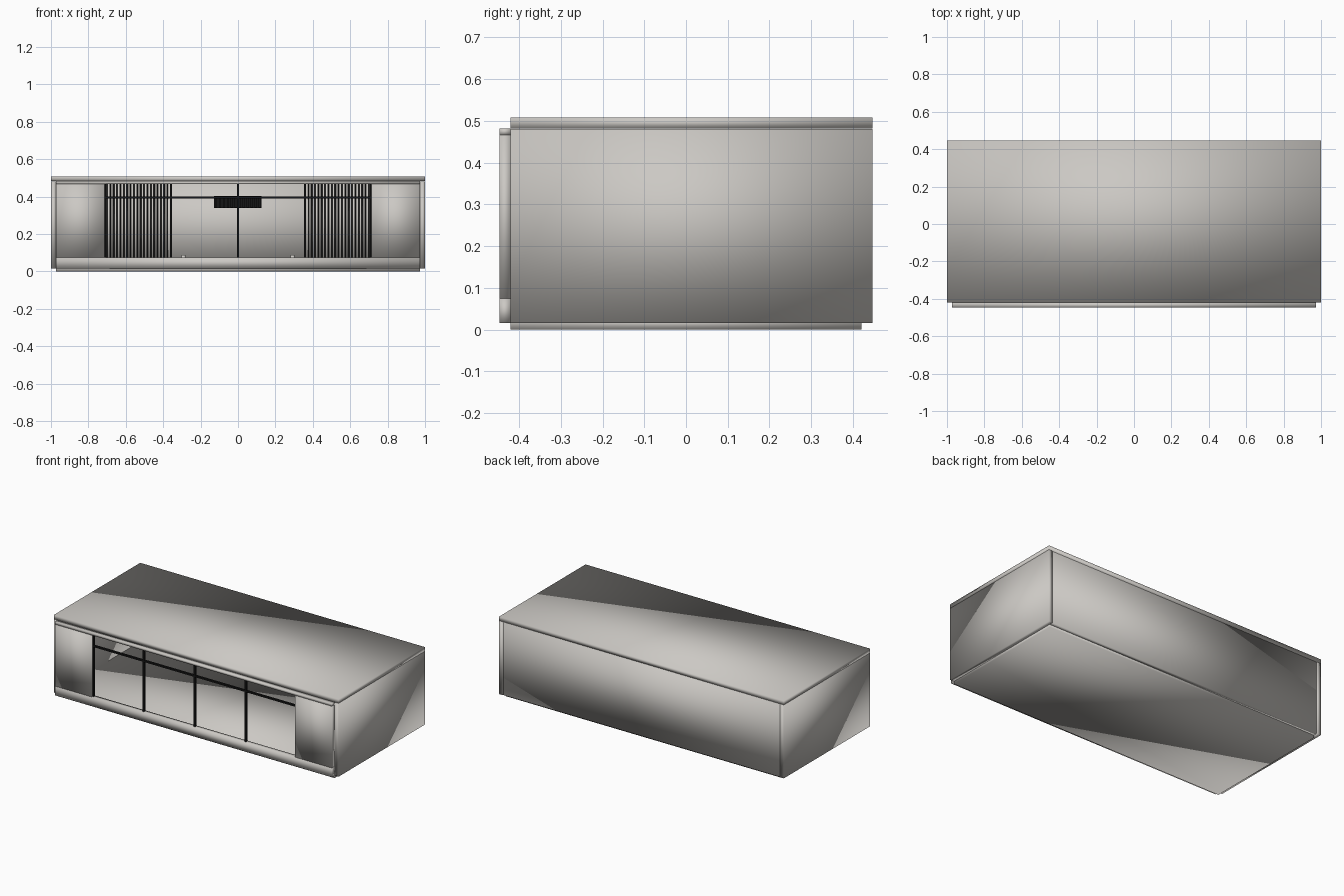
import bpy

if "Cube" in bpy.data.objects:
    bpy.data.objects.remove(bpy.data.objects["Cube"])


def material(name, rgb):
    m = bpy.data.materials.new(name)
    m.diffuse_color = (*rgb, 1)
    m.use_nodes = True
    m.node_tree.nodes["Principled BSDF"].inputs["Base Color"].default_value = m.diffuse_color
    return m


PLASTER = material("warm_grey", (0.60, 0.58, 0.55))
BLACK = material("black_metal", (0.008, 0.008, 0.008))


def box(name, x, y, z, mat=PLASTER, smooth=True):
    """Box spanning the given (min, max) ranges."""
    bpy.ops.mesh.primitive_cube_add(
        size=1, location=[(a + b) / 2 for a, b in (x, y, z)])
    ob = bpy.context.object
    ob.name = name
    ob.scale = [b - a for a, b in (x, y, z)]
    bpy.ops.object.transform_apply(location=False, rotation=False, scale=True)
    ob.data.materials.append(mat)
    if smooth:
        bpy.ops.object.shade_smooth()
    return ob


# Shell: floor, roof, side and back walls
box("floor", (-0.972, 0.972), (-0.42, 0.42), (0, 0.03))
box("roof", (-1, 1), (-0.42, 0.447), (0.482, 0.508))
box("left_wall", (-1, -0.973), (-0.42, 0.447), (0.016, 0.481))
box("right_wall", (0.973, 1), (-0.42, 0.447), (0.016, 0.481))
box("back_wall", (-0.97, 0.97), (0.42, 0.444), (0.016, 0.481))

# Front: sill, lintel and solid end panels around the opening
FRONT = (-0.447, -0.42)
box("sill", (-0.973, 0.972), FRONT, (0.016, 0.074))
box("lintel", (-0.973, 0.972), FRONT, (0.466, 0.482))
box("left_panel", (-0.973, -0.715), FRONT, (0.074, 0.466))
box("right_panel", (0.715, 0.972), FRONT, (0.074, 0.466))

# Window frame: mullions and transom
for i, x in enumerate((-0.711, -0.358, 0, 0.358, 0.711)):
    w = 0.004 if i in (0, 4) else 0.006
    box(f"mullion_{i}", (x - w, x + w), (-0.44, -0.427), (0.074, 0.466), BLACK, False)
box("transom", (-0.711, 0.711), (-0.44, -0.427), (0.39, 0.4), BLACK, False)

# Small stops on the floor behind the sill
for side in (-1, 1):
    x = side * 0.292
    box("floor_stop", (x - 0.011, x + 0.011), (0.38, 0.4), (0.03, 0.087))

# Slatted cladding on the back wall, either side of the centre
for side in (-1, 1):
    for i in range(19):
        x = side * (0.385 + i * 0.018)
        box("wall_slat", (x - 0.006, x + 0.006), (0.395, 0.415), (0.03, 0.48))
    ends = sorted((side * 0.375, side * 0.72))
    box("slat_backing", ends, (0.414, 0.42), (0.03, 0.48), BLACK, False)

# Dark ribbed fixture in the middle of the back wall
box("fixture_plate", (-0.128, 0.126), (0.405, 0.42), (0.338, 0.402), BLACK, False)
for i in range(12):
    x = -0.118 + i * 0.0213
    box("fixture_rib", (x - 0.006, x + 0.006), (0.385, 0.405), (0.342, 0.4), BLACK, False)
